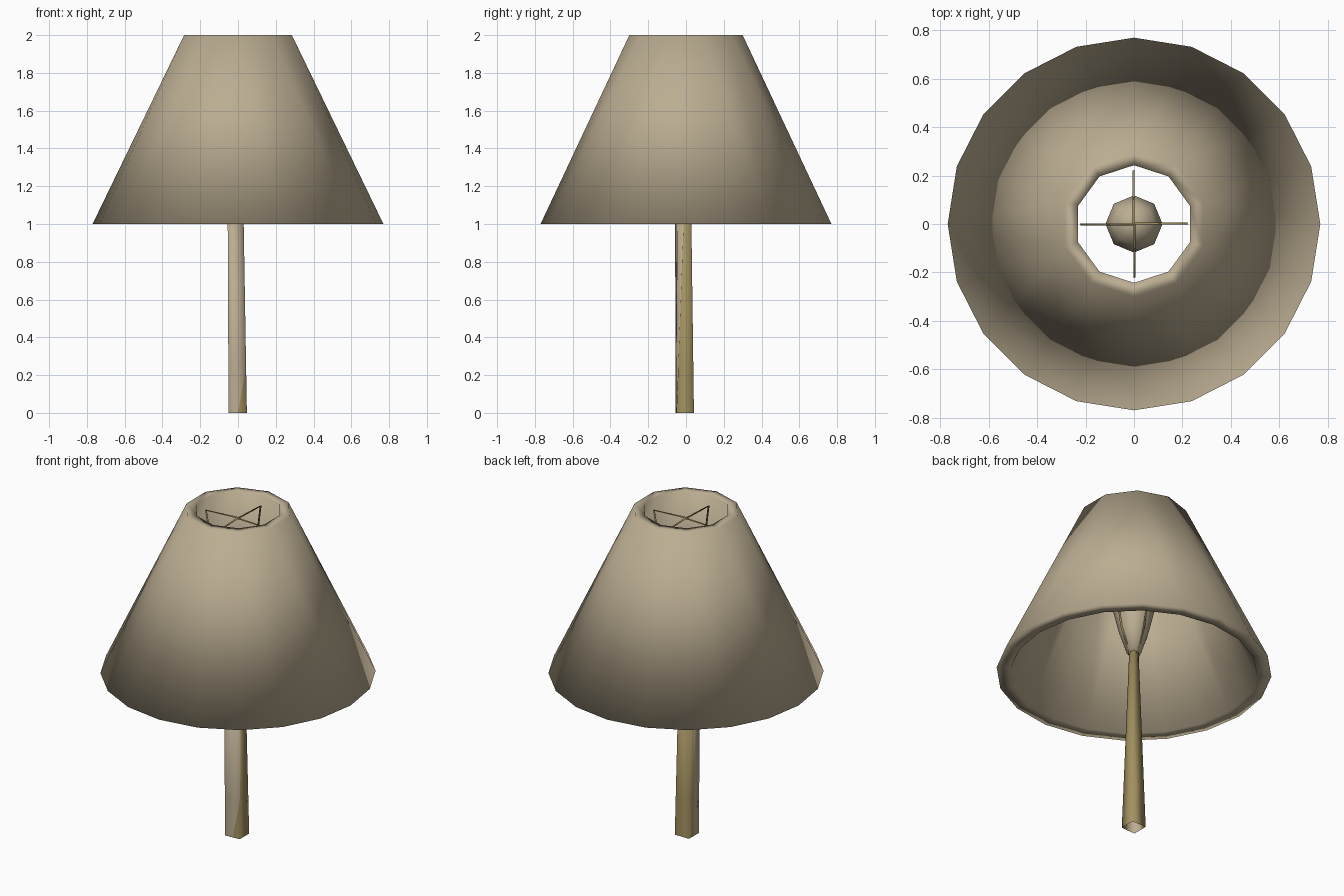
import bpy, bmesh, math
from mathutils import Vector

if "Cube" in bpy.data.objects:
    bpy.data.objects.remove(bpy.data.objects["Cube"])


def material(name, rgb):
    m = bpy.data.materials.new(name)
    m.diffuse_color = (*rgb, 1)
    m.use_nodes = True
    m.node_tree.nodes["Principled BSDF"].inputs["Base Color"].default_value = m.diffuse_color
    return m


BEIGE = material("beige_fabric", (0.497, 0.418, 0.287))
GOLD = material("dull_gold", (0.36, 0.28, 0.115))


def ring(bm, n, r, z, start=0.0):
    return [bm.verts.new((r * math.cos(start + math.tau * i / n),
                          r * math.sin(start + math.tau * i / n), z)) for i in range(n)]


def loft(bm, a, b):
    n = len(a)
    for i in range(n):
        j = (i + 1) % n
        bm.faces.new((a[i], a[j], b[j], b[i]))


def fan_loft(bm, low, top):
    # joins a ring of 2n points to a ring of n points
    n = len(top)
    for i in range(n):
        a, b, c = low[2 * i - 1], low[2 * i], low[(2 * i + 1) % (2 * n)]
        bm.faces.new((a, b, top[i]))
        bm.faces.new((b, c, top[i]))
        bm.faces.new((c, top[(i + 1) % n], top[i]))


def finish(bm, name, mats):
    bmesh.ops.recalc_face_normals(bm, faces=bm.faces[:])
    for f in bm.faces:
        f.smooth = True
    me = bpy.data.meshes.new(name)
    bm.to_mesh(me)
    bm.free()
    for m in mats:
        me.materials.append(m)
    ob = bpy.data.objects.new(name, me)
    bpy.context.collection.objects.link(ob)
    return ob


# Shade: conical shell, 20 sides at the bottom and 10 at the top
bm = bmesh.new()
q = math.pi / 2
outer_low, outer_top = ring(bm, 20, 0.77, 1.0, q), ring(bm, 10, 0.30, 2.0, q)
inner_low, inner_top = ring(bm, 20, 0.69, 1.0, q), ring(bm, 10, 0.243, 2.0, q)
fan_loft(bm, outer_low, outer_top)
fan_loft(bm, inner_low, inner_top)
loft(bm, outer_low, inner_low)
loft(bm, outer_top, inner_top)
finish(bm, "shade", [BEIGE])

# Pole: square foot twisting to a narrow slanted top, open at the bottom
foot = [(-0.05, -0.055), (0.0, -0.054), (0.047, -0.05), (0.047, 0.042), (-0.05, 0.042), (-0.05, 0.0)]
head = [(-0.055, -0.058), (0.0, -0.045), (0.028, -0.008), (0.027, 0.027), (-0.012, 0.025), (-0.045, -0.02)]
bm = bmesh.new()
rings = []
for z in (0.0, 0.24, 1.13):
    t = z / 1.13
    rings.append([bm.verts.new((a[0] + (b[0] - a[0]) * t, a[1] + (b[1] - a[1]) * t, z))
                  for a, b in zip(foot, head)])
for s in range(2):
    low, up = rings[s], rings[s + 1]
    for i in range(6):
        j = (i + 1) % 6
        f1 = bm.faces.new((low[i], low[j], up[j]))
        f2 = bm.faces.new((low[i], up[j], up[i]))
        # front and front-left sides are beige, apart from a gold corner at the foot
        beige = i in (0, 1, 5)
        f1.material_index = int(beige and not (s == 0 and i == 1))
        f2.material_index = int(beige)
bm.faces.new(rings[2])
finish(bm, "pole", [GOLD, BEIGE])

# Bulb: eight-sided lathe
bm = bmesh.new()
prev = None
for r, z in ((0.04, 1.12), (0.085, 1.26), (0.118, 1.40), (0.085, 1.50)):
    cur = ring(bm, 8, r, z)
    if prev:
        loft(bm, prev, cur)
    else:
        bm.faces.new(cur)
    prev = cur
tip = bm.verts.new((0, 0, 1.54))
for i in range(8):
    bm.faces.new((prev[i], prev[(i + 1) % 8], tip))
finish(bm, "bulb", [BEIGE])

# Wire frame: four rods rising from the pole and meeting under the top opening
for k in range(4):
    a = math.tau * k / 4
    bm = bmesh.new()
    path = [(0.03, 1.11), (0.09, 1.26), (0.13, 1.48), (0.22, 1.94), (0.0, 1.95)]
    out = Vector((math.cos(a), math.sin(a), 0))
    side = Vector((-math.sin(a), math.cos(a), 0))
    prev = None
    for i, (r, z) in enumerate(path):
        p0, p1 = path[max(i - 1, 0)], path[min(i + 1, len(path) - 1)]
        d = (out * (p1[0] - p0[0]) + Vector((0, 0, p1[1] - p0[1]))).normalized()
        nrm = side.cross(d)
        c = out * r + Vector((0, 0, z))
        cur = [bm.verts.new(c + 0.006 * (side * math.cos(t) + nrm * math.sin(t)))
               for t in (0, math.tau / 3, 2 * math.tau / 3)]
        if prev:
            loft(bm, prev, cur)
        prev = cur
    finish(bm, "frame_rod_%d" % (k + 1), [GOLD])
